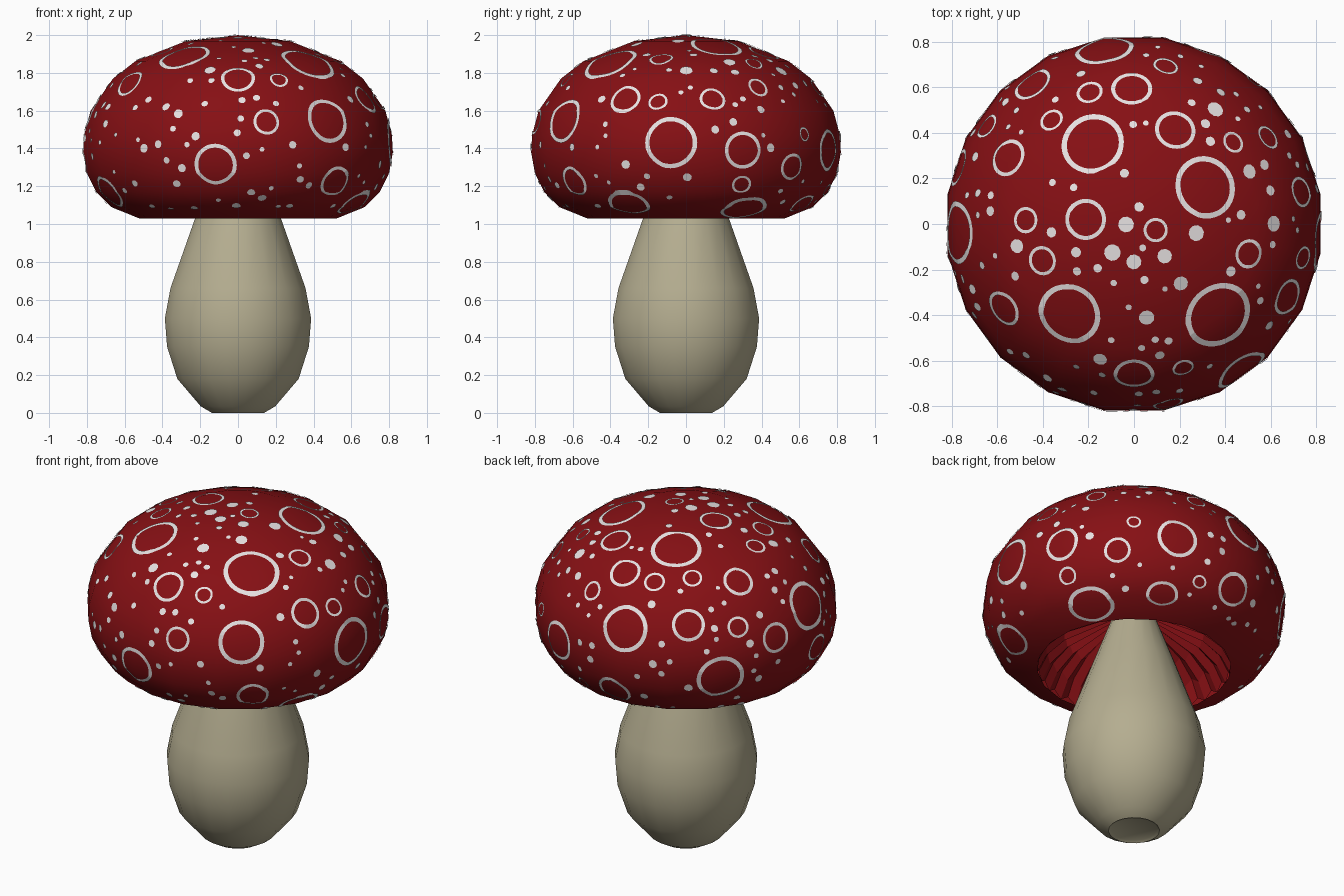
import bpy, bmesh, math, random
from math import sin, cos, pi, radians
from mathutils import Vector
from mathutils.bvhtree import BVHTree

if "Cube" in bpy.data.objects:
    bpy.data.objects.remove(bpy.data.objects["Cube"])

random.seed(4)


def material(name, rgb):
    m = bpy.data.materials.new(name)
    m.diffuse_color = (*rgb, 1)
    m.use_nodes = True
    m.node_tree.nodes["Principled BSDF"].inputs["Base Color"].default_value = m.diffuse_color
    return m


RED = material("cap red", (0.24, 0.005, 0.007))
WHITE = material("spot white", (0.80, 0.76, 0.76))
CREAM = material("stem cream", (0.46, 0.42, 0.28))


def finish(bm, name, mat, angle=None):
    me = bpy.data.meshes.new(name)
    bm.to_mesh(me)
    ob = bpy.data.objects.new(name, me)
    bpy.context.collection.objects.link(ob)
    me.materials.append(mat)
    if angle:
        bpy.ops.object.select_all(action='DESELECT')
        ob.select_set(True)
        bpy.context.view_layer.objects.active = ob
        bpy.ops.object.shade_smooth_by_angle(angle=radians(angle))
    return ob


def lathe(profile, n, pleat=0.0):
    """Spin (radius, z) points, listed bottom to top on the outside."""
    bm = bmesh.new()
    rows = []
    for r, z in profile:
        if r == 0:
            rows.append([bm.verts.new((0, 0, z))] * n)
            continue
        angles = [2 * pi * (i + 0.5) / n for i in range(n)]
        rows.append([bm.verts.new((r * cos(a), r * sin(a), z + pleat * (i % 2)))
                     for i, a in enumerate(angles)])
    for a, b in zip(rows, rows[1:]):
        for i in range(n):
            j = (i + 1) % n
            bm.faces.new(list(dict.fromkeys((a[i], a[j], b[j], b[i]))))
    bm.normal_update()
    return bm


# Stem
finish(lathe([(0, 0.01), (0.125, 0.01), (0.14, 0), (0.20, 0.035), (0.325, 0.18), (0.38, 0.35),
              (0.392, 0.50), (0.362, 0.66), (0.23, 1.03), (0.12, 1.33)], 20), "stem", CREAM, 50)

# Cap shell, twenty sided
cap_bm = lathe([(0.53, 1.03), (0.68, 1.09), (0.76, 1.17), (0.81, 1.27), (0.83, 1.38),
                (0.825, 1.47), (0.79, 1.60), (0.67, 1.77), (0.55, 1.862), (0.28, 1.968),
                (0, 2.0)], 20)
cap = BVHTree.FromBMesh(cap_bm)
finish(cap_bm, "cap", RED, 50)

# Pleated gills lining the hollow under the cap
finish(lathe([(0.10, 1.34), (0.38, 1.22), (0.48, 1.13), (0.53, 1.03)], 60, 0.035), "gills", RED)


def cast(az, el, side, up):
    """Point on the cap met from a direction, offset sideways and upwards."""
    a, e = radians(az), radians(el)
    out = Vector((cos(e) * cos(a), cos(e) * sin(a), sin(e)))
    right = Vector((-sin(a), cos(a), 0))
    return cap.ray_cast(right * side + out.cross(right) * up + out * 5, -out)[0]


def outward(p):
    return Vector((p.x / 0.69, p.y / 0.69, (p.z - 1.36) / 0.62)).normalized()


def loop(bm, c, radius, n):
    """Circle of vertices laid on the cap surface around c."""
    nrm = outward(c)
    t = nrm.orthogonal().normalized()
    b = nrm.cross(t)
    verts = []
    for i in range(n):
        a = 2 * pi * i / n
        p = cap.find_nearest(c + (t * cos(a) + b * sin(a)) * radius)[0]
        verts.append(bm.verts.new(p + outward(p) * 0.005))
    return verts


rings, dots = bmesh.new(), bmesh.new()
placed = []


def ring(c, radius):
    n = 32 if radius > 0.08 else 20
    o = loop(rings, c, radius, n)
    i = loop(rings, c, radius - 0.006 - 0.13 * radius, n)
    for k in range(n):
        j = (k + 1) % n
        rings.faces.new((o[k], o[j], i[j], i[k]))
    placed.append((c, radius))


def dot(c, radius):
    dots.faces.new(loop(dots, c, radius, 10))
    placed.append((c, radius))


def ring_group(az, el, spots):
    for side, up, radius in spots:
        c = cast(az, el, side, up)
        if c:
            ring(c, radius)


# Ring spots on the crown
ring_group(-90, 90, [(-.18, .35, .14), (.31, .16, .14), (-.28, -.39, .14), (.37, -.40, .155),
                     (-.21, .02, .09), (.18, .41, .09), (-.01, .59, .09), (-.55, .29, .085),
                     (0, -.66, .09), (.5, -.13, .065), (-.4, -.16, .065), (-.57, -.37, .085)])
# Ring spots on the front and right
ring_group(-90, 0, [(-.12, 1.31, .115), (.47, 1.55, .125), (.15, 1.54, .07),
                    (.51, 1.22, .09), (-.68, 1.16, .11)])
ring_group(0, 0, [(-.08, 1.43, .14), (.3, 1.39, .1), (.14, 1.66, .07), (-.32, 1.66, .085),
                  (-.3, 1.09, .12), (.3, 1.07, .13), (.56, 1.3, .075)])
# Ring spots on the back and left
ring_group(126, 30, [(-.35, 1.03, .135), (0, 1.04, .09), (.655, 1.17, .14), (.27, 1.03, .06),
                     (.475, .98, .085), (.175, .755, .135), (-.4, .71, .1), (.705, .95, .08)])
ring_group(52, -28, [(.21, 1.6, .115), (.13, 1.28, .09)])


def scatter(make, sizes, count, low, gap):
    """Drop spots at random on free cap surface above a height."""
    for _ in range(2500):
        d = Vector([random.gauss(0, 1) for _ in range(3)]).normalized()
        hit = cap.ray_cast(Vector((0, 0, 1.36)) + d * 3, -d)[0]
        radius = random.uniform(*sizes)
        if hit is None or hit.z < low or d.z < -0.6:
            continue
        if all((hit - c).length > r + radius + gap for c, r in placed):
            make(hit, radius)
            count -= 1
        if count == 0:
            break


# Small rings, large crown dots, then fine dots fill the space between
scatter(ring, (0.04, 0.06), 12, 1.15, 0.03)
scatter(dot, (0.03, 0.038), 12, 1.8, 0.03)
scatter(dot, (0.012, 0.025), 165, 1.08, 0.022)
finish(rings, "ring_spots", WHITE)
finish(dots, "dot_spots", WHITE)
